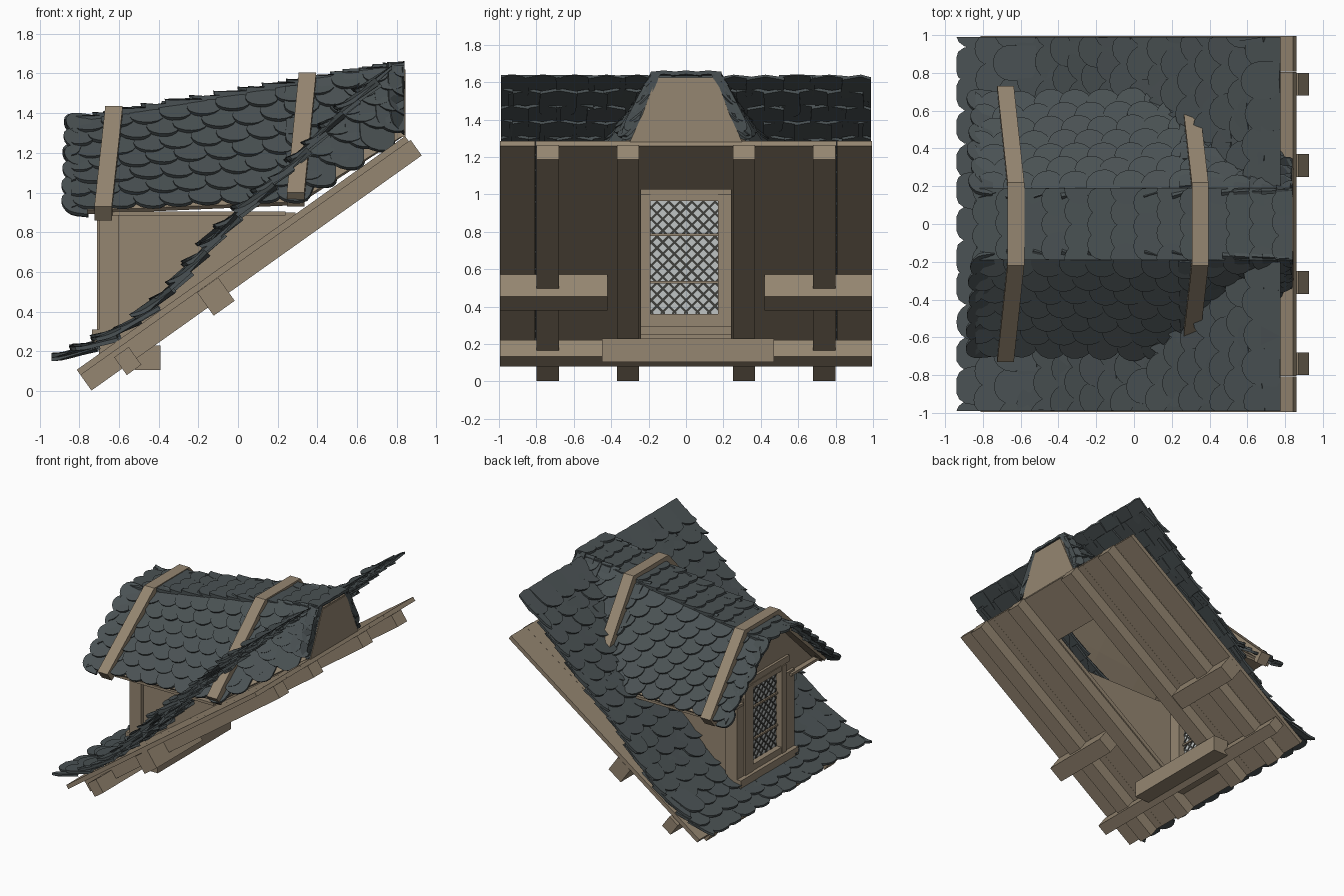
import bpy, bmesh, math, random
from mathutils import Vector as V

if "Cube" in bpy.data.objects:
    bpy.data.objects.remove(bpy.data.objects["Cube"])

random.seed(4)


def material(name, col):
    m = bpy.data.materials.new(name)
    m.diffuse_color = (*col, 1)
    m.use_nodes = True
    m.node_tree.nodes["Principled BSDF"].inputs["Base Color"].default_value = m.diffuse_color
    return m


WOOD = material("weathered wood", (0.30, 0.238, 0.165))
SLATE = material("dark slate", (0.068, 0.083, 0.087))
GLASS = material("pale glass", (0.52, 0.55, 0.55))
LEAD = material("dark lead", (0.05, 0.05, 0.045))


def finish(name, bm, mat):
    bmesh.ops.recalc_face_normals(bm, faces=bm.faces)
    me = bpy.data.meshes.new(name)
    bm.to_mesh(me)
    bm.free()
    me.materials.append(mat)
    ob = bpy.data.objects.new(name, me)
    bpy.context.collection.objects.link(ob)
    return ob


def prism(bm, lower, upper):
    """Closed solid between two matching outlines."""
    a = [bm.verts.new(p) for p in lower]
    b = [bm.verts.new(p) for p in upper]
    bm.faces.new(a)
    bm.faces.new(b)
    n = len(a)
    for i in range(n):
        bm.faces.new((a[i], a[(i + 1) % n], b[(i + 1) % n], b[i]))


def box(bm, x0, x1, y0, y1, z0, z1, f=lambda x, y, z: V((x, y, z))):
    ring = [(x0, y0), (x1, y0), (x1, y1), (x0, y1)]
    prism(bm, [f(x, y, z0) for x, y in ring], [f(x, y, z1) for x, y in ring])


def slope(s, y, n):
    """Roof frame: s runs up the slope, n points out of it."""
    return V((0.815 * s - 0.58 * n, y, 0.58 * s + 0.815 * n))


def boxes(name, mat, dims, f=lambda x, y, z: V((x, y, z))):
    bm = bmesh.new()
    for d in dims:
        box(bm, *d, f)
    return finish(name, bm, mat)


def mirrored(dims):
    return dims + [(a, b, -d, -c, e, g) for a, b, c, d, e, g in dims]


# main roof deck: planks beside the opening, closed boards above and below it
planks = mirrored([(-0.6, 1.43, 0.24 + i * 0.1888, 0.428 + i * 0.1888, 0.525, 0.558) for i in range(4)])
planks += [(-0.6, -0.42, -0.24, 0.24, 0.525, 0.558), (1.03, 1.43, -0.24, 0.24, 0.525, 0.558)]
boxes("roof_planks", WOOD, planks, slope)
boxes("rafters", WOOD, mirrored([(-0.6, 1.442, c - 0.06, c + 0.06, 0.43, 0.526) for c in (0.31, 0.74)]), slope)
boxes("purlins", WOOD, mirrored([(0.12, 0.25, 0.42, 0.995, 0.38, 0.524)])
      + [(-0.41, -0.32, -0.995, 0.995, 0.39, 0.5)], slope)
boxes("lower_cross_beam", WOOD, [(-0.52, -0.39, -0.45, 0.47, 0.105, 0.23)])

# dormer walls and frame
boxes("dormer_posts", WOOD, mirrored([(-0.7, -0.6, 0.245, 0.36, 0.17, 0.92)]))
boxes("dormer_sill_and_header", WOOD, [(-0.735, -0.62, -0.36, 0.36, 0.25, 0.31), (-0.69, -0.63, -0.25, 0.25, 0.15, 0.27),
                                       (-0.7, -0.61, -0.3, 0.3, 1.0, 1.05)])
boxes("eave_soffits", WOOD, mirrored([(-0.72, 0.24, 0.3, 0.65, 0.885, 0.905)]))
bm = bmesh.new()
for y0, y1 in ((0.29, 0.33), (-0.33, -0.29)):
    tri = [(-0.68, 0.18), (-0.68, 0.9), (0.29, 0.9), (0.29, 0.87)]
    prism(bm, [V((x, y0, z)) for x, z in tri], [V((x, y1, z)) for x, z in tri])
finish("dormer_side_walls", bm, WOOD)
bm = bmesh.new()
gable = [(0.62, 0.9), (0.25, 0.9), (0.25, 1.01), (-0.25, 1.01), (-0.25, 0.9), (-0.62, 0.9), (-0.17, 1.33), (0.17, 1.33)]
prism(bm, [V((-0.68, y, z)) for y, z in gable], [V((-0.64, y, z)) for y, z in gable])
finish("dormer_gable", bm, WOOD)
bm = bmesh.new()
back = [(0.3, 1.28), (-0.3, 1.28), (-0.145, 1.62), (0.145, 1.62)]
prism(bm, [V((0.8, y, z)) for y, z in back], [V((0.845, y, z)) for y, z in back])
finish("dormer_back_panel", bm, WOOD)

# window: frame, glass, lead lattice
boxes("window_frame", WOOD, [(-0.71, -0.6, -0.245, -0.19, 0.29, 1.0), (-0.71, -0.6, 0.17, 0.27, 0.29, 1.0),
                             (-0.705, -0.605, -0.19, 0.17, 0.965, 1.005), (-0.705, -0.605, -0.19, 0.17, 0.29, 0.36)])
boxes("window_bars", WOOD, [(-0.675, -0.635, -0.19, 0.17, z - 0.007, z + 0.007) for z in (0.53, 0.785)])
boxes("window_glass", GLASS, [(-0.659, -0.651, -0.19, 0.17, 0.36, 0.965)])
bm = bmesh.new()
Y0, Y1, Z0, Z1 = -0.19, 0.17, 0.36, 0.965
for sgn in (1, -1):
    for k in range(-30, 45):
        c = k * 0.062
        # line z = c + sgn*y clipped to the pane
        ya, yb = sorted(((Z0 - c) * sgn, (Z1 - c) * sgn))
        ya, yb = max(ya, Y0), min(yb, Y1)
        if yb - ya > 0.01:
            h = 0.0085
            q = [(ya, c + sgn * ya - h), (yb, c + sgn * yb - h), (yb, c + sgn * yb + h), (ya, c + sgn * ya + h)]
            prism(bm, [V((-0.663, y, z)) for y, z in q], [V((-0.647, y, z)) for y, z in q])
finish("window_lattice", bm, LEAD)

# dormer roof shell: (x, top y, top z, eave y, eave z)
SEC = [(-0.77, 0.165, 1.345, 0.65, 0.9), (0.3, 0.165, 1.525, 0.67, 0.945), (0.84, 0.15, 1.615, 0.27, 1.29)]


def section(x):
    a, b = (SEC[0], SEC[1]) if x < 0.3 else (SEC[1], SEC[2])
    t = (x - a[0]) / (b[0] - a[0])
    return [p + (q - p) * t for p, q in zip(a, b)]


def side(x, v):
    _, ty, tz, ey, ez = section(x)
    return V((x, ty + (ey - ty) * v, tz + (ez - tz) * v))


bm = bmesh.new()
rows = []
for x in [-0.77, -0.4, 0] + [0.3 + 0.09 * i for i in range(7)]:
    half = [side(x, v / 4) for v in range(5)]
    rows.append([bm.verts.new((p.x, -p.y, p.z)) for p in reversed(half)] + [bm.verts.new(p) for p in half])
for r, q in zip(rows, rows[1:]):
    for j in range(9):
        bm.faces.new((r[j], r[j + 1], q[j + 1], q[j]))
ob = finish("dormer_roof_boards", bm, WOOD)
mod = ob.modifiers.new("thickness", 'SOLIDIFY')
mod.thickness = 0.025
mod.offset = 0


def tile(bm, tip, down, normal, w, l, lo=(-9, -9, -9), hi=(9, 9, 9), lift=0.024, camber=1.2):
    """Round-ended slate ending at tip; its corners are clamped to lo..hi."""
    d = down.normalized()
    a = d.cross(normal).normalized()
    n = a.cross(d)
    w *= random.uniform(0.95, 1.05)
    lift *= random.uniform(0.8, 1.2)
    yaw = random.uniform(-0.06, 0.06)
    out = [(-w / 2, 0), (0, 0), (w / 2, 0)]
    out += [(w / 2 * math.cos(t), l - w * 0.45 + w * 0.45 * math.sin(t)) for t in [math.pi * i / 8 for i in range(9)]]

    def pt(p, q, h):
        h += lift * q / l - camber * p * p
        c = tip + a * (p + yaw * q) + d * (q - l) + n * h
        return V([min(max(c[i], lo[i]), hi[i]) for i in range(3)])
    prism(bm, [pt(p, q, 0) for p, q in out], [pt(p, q, 0.02) for p, q in out])


# main roof slates along the bent slope profile
PATH = [V((x, 0, z)) for x, z in ((-0.93, 0.13), (-0.6, 0.265), (-0.38, 0.45), (-0.2, 0.66), (0, 0.88), (0.23, 1.08),
                                  (0.36, 1.22), (0.56, 1.43), (0.78, 1.625), (1.1, 1.9))]


def along(t):
    for p, q in zip(PATH, PATH[1:]):
        d = (q - p).length
        if t <= d:
            return p.lerp(q, t / d)
        t -= d
    return PATH[-1].copy()


bm = bmesh.new()
for i in range(18):
    t = i * 0.122
    tip, top = along(t), along(t + 0.24)
    down = tip - top
    normal = V((down.z, 0, -down.x))
    inner = -9 if tip.x < -0.8 else 0.32 if tip.x < 0.45 else 0.2
    for j in range(-6, 7):
        y = (j + 0.5 * (i % 2)) * 0.17
        if abs(y) > 1.03 or abs(y) < inner - 0.06:
            continue
        jit = V((random.uniform(-0.012, 0.012), y, random.uniform(-0.008, 0.008)))
        lo = (-0.94, inner if y > 0 and inner > 0 else -0.99, 0.1)
        hi = (0.775, -inner if y < 0 and inner > 0 else 0.99, 1.64)
        if tip.x < -0.8:
            hi = (-0.7 if abs(y) < 0.4 else 0.775, 0.99, 1.64)
        tile(bm, tip + jit, down, normal, 0.195, 0.24, lo, hi, 0.035, 2.4 if i > 3 else 1.6)
finish("main_roof_slates", bm, SLATE)

# dormer slates: flat top, both sides, front fringe
bm = bmesh.new()
for i in range(14):
    x = -0.85 + i * 0.122
    z = section(x)[2] + 0.012
    for j in (-1, 0, 1) if i % 2 else (-1.5, -0.5, 0.5, 1.5):
        tile(bm, V((x, j * 0.12, z)), V((-1, 0, -0.16)), V((-0.16, 0, 1)), 0.16, 0.21, (-0.88, -0.19, 0), (0.84, 0.19, 1.67))
for m in (1, -1):
    flip = V((1, m, 1))
    for r in range(7):
        v = 0.16 + r * 0.145
        for c in range(-1, 12):
            x = -0.76 + (c + 0.5 * (r % 2)) * 0.145
            xs = min(max(x, -0.77), 0.83)
            p, down = side(xs, v), side(xs, 1) - side(xs, 0)
            dx = side(xs + 0.005, v) - side(xs - 0.005, v)
            normal = down.cross(dx)
            if normal.z < 0:
                normal = -normal
            normal.normalize()
            l = min(0.21, v * down.length + 0.03)
            d = down.normalized() + V((-0.3, 0, 0)) * (l / 0.21 if x < 0.3 else 0)
            p.x = x
            p += normal * (0.012 if x < 0.3 else 0.022)
            tile(bm, p * flip, d * flip, normal * flip, min(0.175, l * 1.3), l, (-0.84, -9, 0), (0.84, 9, 9))
    for v in (0.05, 0.22, 0.4, 0.58, 0.76, 0.95):
        p = side(-0.77, v) + V((-0.1 + random.uniform(-0.02, 0.01), 0.015, 0.005))
        tile(bm, p * flip, V((-1, 0, -0.03)), V((0, 0.68 * m, 0.73)), 0.15, 0.13)
finish("dormer_slates", bm, SLATE)

# bent wooden straps over the dormer
for name, xt, zt, xb, zb, yb in (("front_strap", -0.625, 1.405, -0.68, 0.90, 0.705), ("rear_strap", 0.35, 1.575, 0.29, 0.97, 0.72)):
    bm = bmesh.new()
    path = [(xb, -yb, zb), (xt, -0.195, zt), (xt, 0.195, zt), (xb, yb, zb)]
    rings = []
    for x, y, z in path:
        o = V((0, math.copysign(0.033, y), 0.04))
        c = V((x, y, z))
        w = V((0.044, 0, 0))
        rings.append([bm.verts.new(k) for k in (c - w - o, c + w - o, c + w + o * 0.75, c - w + o * 0.75)])
    for p, q in zip(rings, rings[1:]):
        for k in range(4):
            bm.faces.new((p[k], p[(k + 1) % 4], q[(k + 1) % 4], q[k]))
    bm.faces.new(rings[0])
    bm.faces.new(rings[-1])
    finish(name, bm, WOOD)
